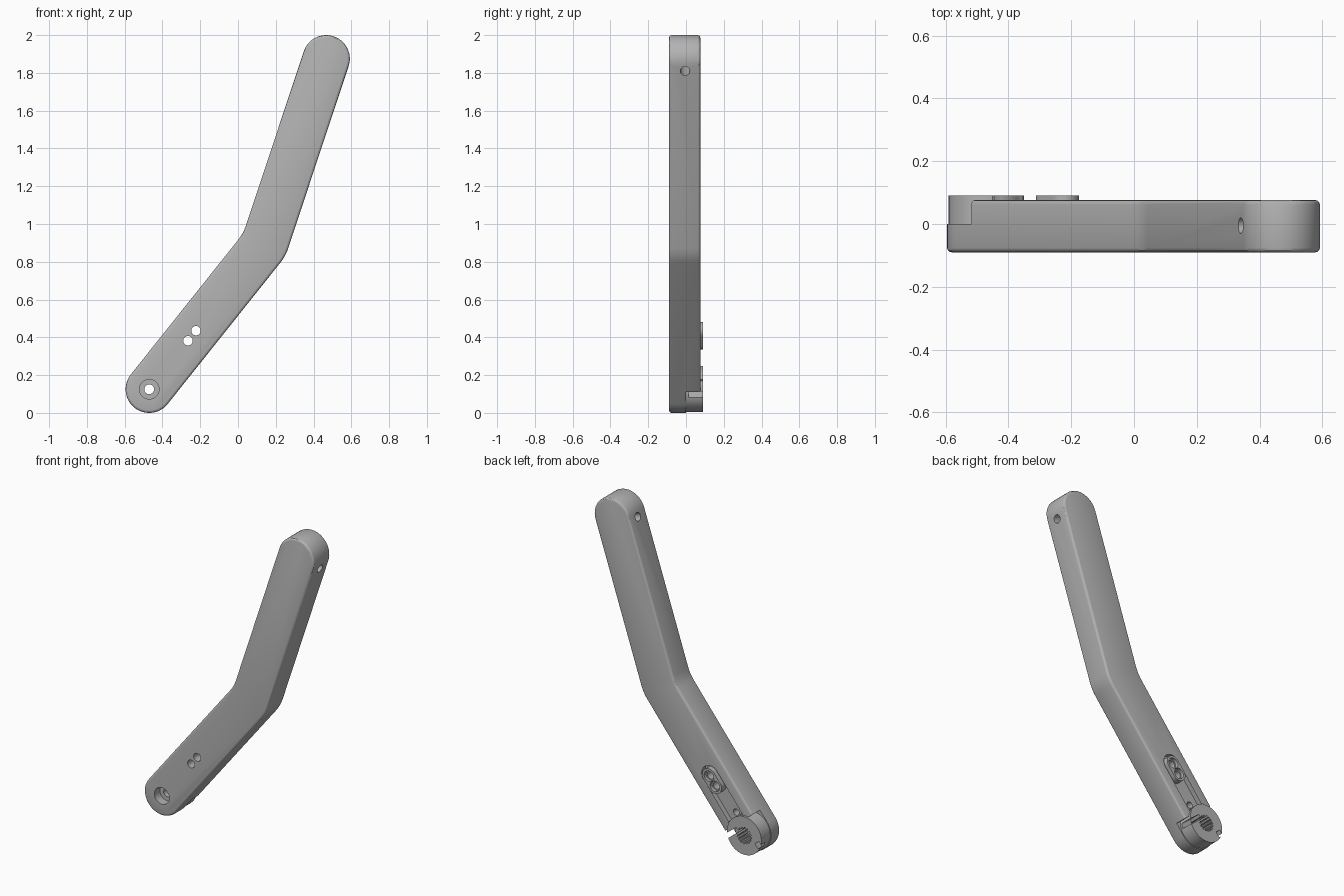
import bpy, bmesh, math
from mathutils import Vector

old = bpy.data.objects.get("Cube")
if old:
    bpy.data.objects.remove(old, do_unlink=True)

# Main layout: pivot end, bend and tip in the x-z plane
PIVOT, BEND, TIP = Vector((-0.47, 0.125)), Vector((0.14, 0.89)), Vector((0.467, 1.875))
RADIUS, FRONT, BACK, TOP = 0.125, -0.09, 0.076, 0.09
LOW = (BEND - PIVOT).normalized()
HIGH = (TIP - BEND).normalized()


def right_of(d):
    return Vector((d.y, -d.x))


def low(t, w):
    """Point t along the lower leg from the pivot and w to its right side."""
    return PIVOT + LOW * t + right_of(LOW) * w


gray = bpy.data.materials.new("gray_metal")
gray.use_nodes = True
gray.diffuse_color = (0.45, 0.45, 0.45, 1)
gray.node_tree.nodes["Principled BSDF"].inputs["Base Color"].default_value = (0.45, 0.45, 0.45, 1)


def prism(name, outline, y0, y1):
    """Extrude an x-z outline from y0 to y1."""
    bm = bmesh.new()
    face = bm.faces.new([bm.verts.new((p.x, y0, p.y)) for p in outline])
    ext = bmesh.ops.extrude_face_region(bm, geom=[face])["geom"]
    moved = [v for v in ext if isinstance(v, bmesh.types.BMVert)]
    bmesh.ops.translate(bm, verts=moved, vec=(0, y1 - y0, 0))
    bmesh.ops.recalc_face_normals(bm, faces=bm.faces)
    mesh = bpy.data.meshes.new(name)
    bm.to_mesh(mesh)
    bm.free()
    mesh.materials.append(gray)
    obj = bpy.data.objects.new(name, mesh)
    bpy.context.collection.objects.link(obj)
    return obj


def arc(center, radius, start, sweep, n=24):
    return [center + radius * Vector((math.cos(start + sweep * i / n), math.sin(start + sweep * i / n)))
            for i in range(n + 1)]


def circle(center, radius, n=32):
    return arc(center, radius, 0, math.tau, n)[:-1]


def obround(t0, t1, r):
    a = math.atan2(LOW.y, LOW.x) - math.pi / 2
    return arc(low(t1, 0), r, a, math.pi) + arc(low(t0, 0), r, a + math.pi, math.pi)


def box(t0, t1, w0, w1):
    return [low(t0, w0), low(t0, w1), low(t1, w1), low(t1, w0)]


def bend_curve(side, reach=0.045):
    """Soft corner where the two legs meet, on one side."""
    across = (right_of(LOW) + right_of(HIGH)).normalized()
    corner = BEND + across * side * RADIUS / across.dot(right_of(LOW))
    a, b = corner - LOW * reach, corner + HIGH * reach
    return [a.lerp(corner, k / 6).lerp(corner.lerp(b, k / 6), k / 6) for k in range(7)]


def apply(obj, mod):
    bpy.context.view_layer.objects.active = obj
    bpy.ops.object.modifier_apply(modifier=mod.name)


def combine(obj, other, operation):
    mod = obj.modifiers.new("combine", "BOOLEAN")
    mod.operation, mod.solver, mod.object = operation, "EXACT", other
    apply(obj, mod)
    bpy.data.objects.remove(other, do_unlink=True)


def cut(obj, outline, y0, y1):
    combine(obj, prism("cutter", outline, y0, y1), "DIFFERENCE")


def finish(obj):
    bpy.ops.object.select_all(action="DESELECT")
    obj.select_set(True)
    bpy.context.view_layer.objects.active = obj
    bpy.ops.object.shade_smooth_by_angle(angle=math.radians(30))


# Bent arm with rounded ends and softened rims
tip_angle = math.atan2(HIGH.y, HIGH.x) - math.pi / 2
end_angle = math.atan2(LOW.y, LOW.x) + math.pi / 2
outline = (bend_curve(1) + arc(TIP, RADIUS, tip_angle, math.pi)
           + bend_curve(-1)[::-1] + arc(PIVOT, RADIUS, end_angle, math.pi))
arm = prism("arm", outline, FRONT, BACK)
bevel = arm.modifiers.new("bevel", "BEVEL")
bevel.width, bevel.segments = 0.014, 3
bevel.limit_method, bevel.angle_limit = "ANGLE", math.radians(60)
apply(arm, bevel)

# Half-depth step at the pivot and channel behind the lower leg
HOLES = (0.329, 0.397)
cut(arm, box(-0.2, 0.08, -0.2, 0.2), 0, 0.2)
cut(arm, obround(0.05, HOLES[1], 0.06), 0.045, 0.2)

# Pivot bore with front counterbore, fixing holes and blind hole
cut(arm, circle(PIVOT, 0.026), -0.2, 0.2)
cut(arm, circle(PIVOT, 0.052), -0.2, -0.035)
for t in HOLES:
    cut(arm, circle(low(t, 0), 0.025), -0.2, 0.2)
cut(arm, circle(low(0.14, 0), 0.02), 0.0, 0.2)

# Cross hole near the tip
bpy.ops.mesh.primitive_cylinder_add(vertices=32, radius=0.025, depth=0.5)
drill = bpy.context.object
across = right_of(HIGH)
drill.rotation_euler = Vector((across.x, 0, across.y)).to_track_quat("Z", "Y").to_euler()
spot = TIP - HIGH * 0.027
drill.location = (spot.x, -0.005, spot.y)
bpy.context.view_layer.update()
combine(arm, drill, "DIFFERENCE")
finish(arm)

# Split clamp hub with toothed bore
hub = prism("clamp_hub", circle(PIVOT, 0.12, 64), 0, TOP)
combine(hub, prism("tab", box(0, 0.112, -0.059, 0.059), 0, TOP), "UNION")
teeth = [PIVOT + (0.052 if i % 4 < 2 else 0.044) * Vector((math.cos(i * math.tau / 64), math.sin(i * math.tau / 64)))
         for i in range(64)]
cut(hub, teeth, -0.1, 0.2)
cut(hub, box(0.035, 0.065, 0.02, 0.2), 0.012, 0.2)
cut(hub, box(-0.105, -0.07, -0.075, -0.04), 0.05, 0.2)
finish(hub)

# Raised pad with two counterbored holes
pad = prism("fixing_pad", obround(HOLES[0], HOLES[1], 0.047), 0.04, TOP)
for t in HOLES:
    cut(pad, circle(low(t, 0), 0.025), -0.2, 0.2)
    cut(pad, circle(low(t, 0), 0.033), 0.07, 0.2)
finish(pad)
